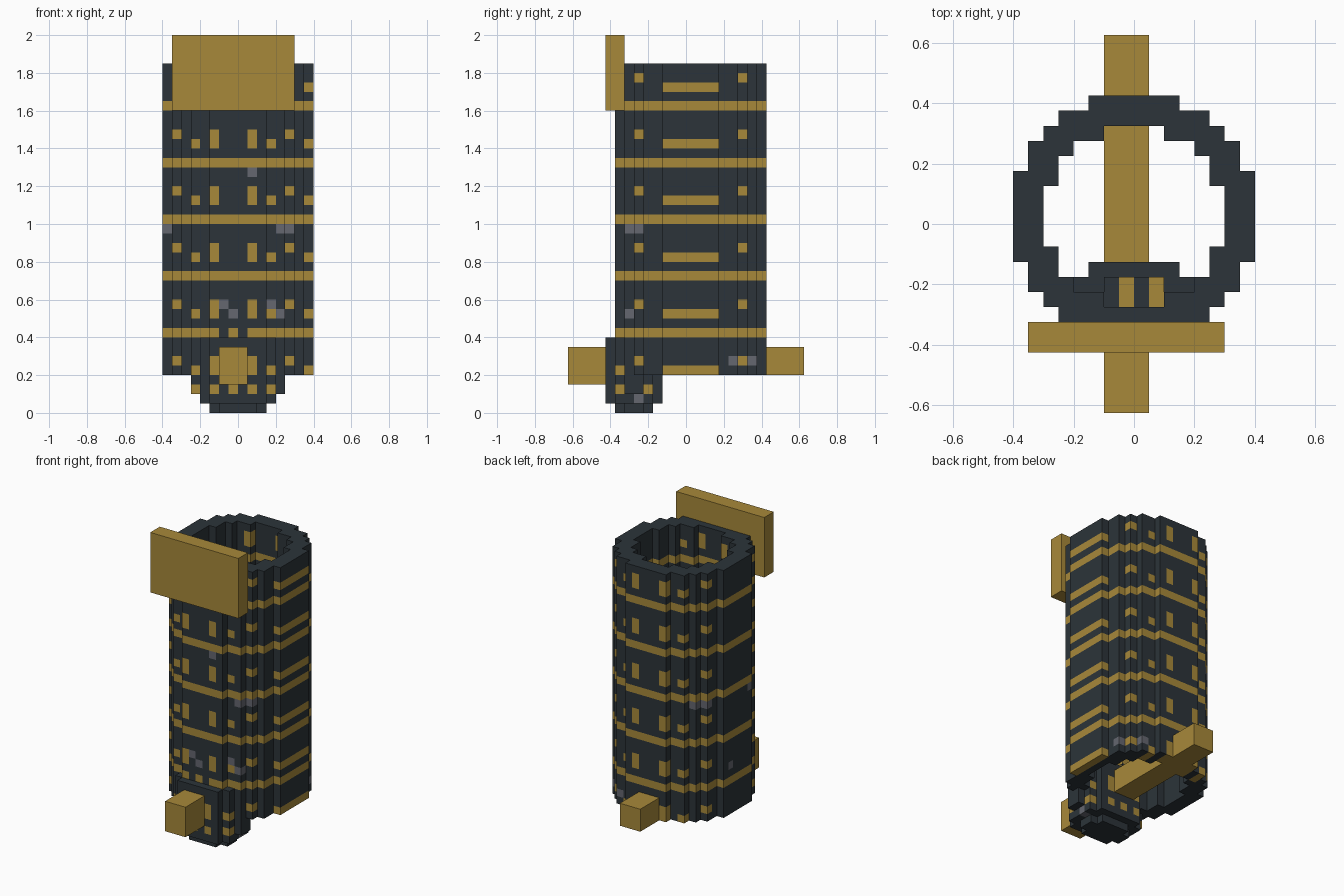
import bpy, bmesh, math
from mathutils import Vector

if "Cube" in bpy.data.objects:
    bpy.data.objects.remove(bpy.data.objects["Cube"])

U = 0.05          # block size
Y0 = 0.025        # y of the tower axis


def material(name, col):
    m = bpy.data.materials.new(name)
    m.diffuse_color = (*col, 1)
    m.use_nodes = True
    m.node_tree.nodes["Principled BSDF"].inputs["Base Color"].default_value = m.diffuse_color
    return m


DARK, GOLD, GREY = 0, 1, 2
MATS = [material("dark slate", (0.025, 0.034, 0.041)),
        material("gold", (0.39, 0.25, 0.042)),
        material("worn grey", (0.13, 0.135, 0.16))]


def inside(a, b, steps):
    """Stepped round outline: union of centred rectangles."""
    return any(abs(a) < p and abs(b) < q for p, q in steps)


def block_object(name, cells):
    """Skin a dict of {(i, j, k): colour} with its exposed faces only."""
    bm = bmesh.new()
    cache = {}

    def vert(p):
        if p not in cache:
            cache[p] = bm.verts.new((p[0] * U, Y0 + p[1] * U, p[2] * U))
        return cache[p]

    for c, col in cells.items():
        for axis in range(3):
            for side in (0, 1):
                n = list(c)
                n[axis] += 2 * side - 1
                if tuple(n) in cells:
                    continue
                quad = []
                for s, t in ((0, 0), (1, 0), (1, 1), (0, 1)):
                    p = list(c)
                    p[axis] += side
                    p[(axis + 1) % 3] += s
                    p[(axis + 2) % 3] += t
                    quad.append(vert(tuple(p)))
                f = bm.faces.new(quad if side else quad[::-1])
                f.material_index = col
    # merge flat areas of one colour
    bmesh.ops.dissolve_limit(bm, angle_limit=math.radians(1), verts=bm.verts[:],
                             edges=bm.edges[:], delimit={'MATERIAL', 'NORMAL'})
    me = bpy.data.meshes.new(name)
    bm.to_mesh(me)
    bm.free()
    for m in MATS:
        me.materials.append(m)
    ob = bpy.data.objects.new(name, me)
    bpy.context.collection.objects.link(ob)


def box(name, lo, hi):
    lo, hi = Vector(lo), Vector(hi)
    me = bpy.data.meshes.new(name)
    bm = bmesh.new()
    bmesh.ops.create_cube(bm, size=1)
    for v in bm.verts:
        v.co = Vector([a + (b - a) * (t + 0.5) for a, b, t in zip(lo, hi, v.co)])
    bm.to_mesh(me)
    bm.free()
    me.materials.append(MATS[GOLD])
    ob = bpy.data.objects.new(name, me)
    bpy.context.collection.objects.link(ob)


# rounded pod at the front foot: one stepped outline per layer
END = [(3, 1), (2, 2)]
MID = [(4, 2), (3, 3)]
WIDE = [(5, 1), (4, 2), (3, 3)]
LAYERS = [END, MID] + [WIDE] * 5 + [MID] + [[(2, 2)]]
pod = {}
for k, steps in enumerate(LAYERS):
    for i in range(-5, 5):
        for j in range(-9, -3):
            if inside(i + 0.5, j + 6.5, steps):
                odd = i % 2 == 1
                lit = (odd and k in (2, 4, 8)) or (i in (-3, 1) and k == 5)
                worn = k == 1 and j == -6 and i == 3
                pod[i, j, k] = GOLD if lit else GREY if worn else DARK
block_object("front_pod", pod)

# hollow tower with gold bands and windows repeating every six blocks
OUTER = [(8, 3), (7, 5), (6, 6), (5, 7), (3, 8)]
INNER = [(6, 2), (5, 4), (4, 5), (2, 6)]
WORN = {(1, -8, 25), (-2, -8, 11), (-1, -8, 10), (3, -7, 11), (4, -7, 10),
        (4, -7, 19), (5, -6, 19), (-8, -3, 19), (6, 4, 5), (4, 6, 5),
        (-7, 4, 19), (-6, 5, 19), (-8, 1, 10)}


def tower_colour(i, j, k):
    p = (k - 4) % 6
    b = abs(j + 0.5)
    if (i, j, k) in WORN:
        return GREY
    if (p == 4                                        # full band
            or (i in (-3, 1) and p in (0, 1))         # tall windows
            or (i in (-5, 3) and p == 0 and b > 5)    # low windows
            or (i in (-7, 5) and p == 1 and b > 4)    # high windows
            or (i == 7 and p == 0)):                  # long side slots
        return GOLD
    return DARK


tower = {}
for k in range(4, 37):
    for i in range(-8, 8):
        for j in range(-8, 8):
            in_beam = -2 <= i <= 0 and k < 7 and j >= -3
            if (inside(i + 0.5, j + 0.5, OUTER) and not inside(i + 0.5, j + 0.5, INNER)
                    and not in_beam and (i, j, k) not in pod):
                tower[i, j, k] = tower_colour(i, j, k)
block_object("tower", tower)

# gold beam through the base, front stub and top sign board
box("base_beam", (-0.1, -0.125, 0.2), (0.05, 0.625, 0.35))
box("front_stub", (-0.1, -0.625, 0.15), (0.05, -0.425, 0.35))
box("sign_board", (-0.35, -0.425, 1.6), (0.3, -0.325, 2.0))
